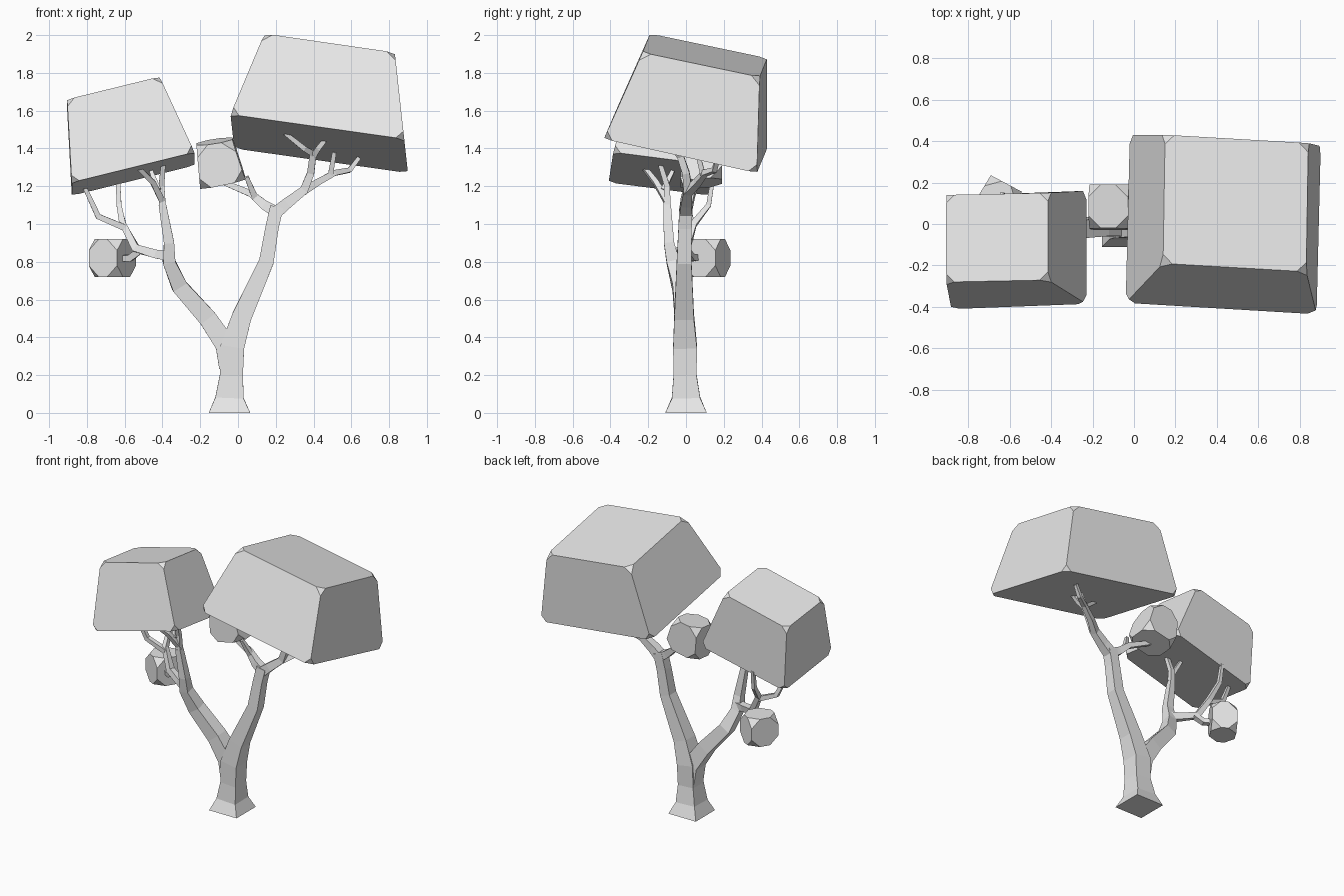
import bpy
import bmesh
from mathutils import Vector

default_cube = bpy.data.objects.get("Cube")
if default_cube:
    bpy.data.objects.remove(default_cube, do_unlink=True)

# Single pale grey for the whole tree
grey = bpy.data.materials.new("pale_grey")
grey.use_nodes = True
grey.diffuse_color = (0.8, 0.8, 0.8, 1)
for node in grey.node_tree.nodes:
    if node.type == "BSDF_PRINCIPLED":
        node.inputs["Base Color"].default_value = grey.diffuse_color


def finish(name, bm):
    bmesh.ops.recalc_face_normals(bm, faces=bm.faces[:])
    mesh = bpy.data.meshes.new(name)
    bm.to_mesh(mesh)
    bm.free()
    mesh.materials.append(grey)
    obj = bpy.data.objects.new(name, mesh)
    bpy.context.scene.collection.objects.link(obj)
    return obj


def skin(bm, rings):
    """Join four-sided rings into a closed solid."""
    for low, high in zip(rings, rings[1:]):
        for i in range(4):
            j = (i + 1) % 4
            bm.faces.new((low[i], low[j], high[j], high[i]))
    bm.faces.new(rings[0][::-1])
    bm.faces.new(rings[-1])


def foliage(name, bottom, top, chamfer):
    """Slanted block with cut corners; each end is (corner, right edge, back edge)."""
    bm = bmesh.new()
    rings = []
    for end in (bottom, top):
        corner, right, back = map(Vector, end)
        corners = (corner, corner + right, corner + right + back, corner + back)
        rings.append([bm.verts.new(p) for p in corners])
    skin(bm, rings)
    bmesh.ops.recalc_face_normals(bm, faces=bm.faces[:])
    bmesh.ops.bevel(bm, geom=bm.verts[:], offset=chamfer, offset_type="OFFSET",
                    segments=1, profile=0.5, affect="VERTICES", clamp_overlap=True)
    return finish(name, bm)


def branch(name, *path):
    """Square tapered limb along points given as (x, y, z, half width)."""
    bm = bmesh.new()
    points = [Vector(p[:3]) for p in path]
    rings = []
    for k, point in enumerate(points):
        before = point - points[k - 1] if k else Vector()
        after = points[k + 1] - point if k + 1 < len(points) else Vector()
        along = (before.normalized() + after.normalized()).normalized()
        side = Vector((0, 1, 0))
        side = (side - along * side.dot(along)).normalized()
        across = side.cross(along)
        half = path[k][3]
        rings.append([bm.verts.new(point + (across * a + side * b) * half)
                      for a, b in ((-1, -1), (1, -1), (1, 1), (-1, 1))])
    skin(bm, rings)
    return finish(name, bm)


# Trunk flowing into the right limb
branch("trunk", (-.045, 0, 0, .11), (-.045, 0, .08, .075), (-.035, -.005, .2, .061),
       (-.03, -.005, .35, .063), (.02, -.01, .51, .052), (.15, -.01, .8, .039),
       (.18, -.005, .98, .035), (.205, 0, 1.09, .035))
# Left limb leaving the fork
branch("left_limb", (-.045, -.005, .24, .055), (-.065, -.005, .36, .055),
       (-.16, -.01, .5, .048), (-.31, -.03, .67, .042), (-.365, -.07, .8, .033),
       (-.365, -.09, .9, .027), (-.4, -.1, 1.1, .02))

# Twigs under the left foliage
branch("left_upper_twig", (-.4, -.1, 1.08, .019), (-.405, -.1, 1.2, .015), (-.395, -.14, 1.33, .012))
branch("left_front_twig", (-.4, -.1, 1.12, .017), (-.45, -.16, 1.22, .014), (-.54, -.23, 1.31, .011))
branch("left_short_twig", (-.42, -.12, 1.18, .014), (-.46, -.07, 1.28, .01))
branch("left_side_twig", (-.36, -.08, .83, .026), (-.43, -.05, .84, .023),
       (-.54, 0, .87, .021), (-.61, .04, 1.0, .017), (-.63, .12, 1.1, .013),
       (-.635, .14, 1.23, .011))
branch("left_outer_twig", (-.6, .03, .98, .017), (-.74, .02, 1.04, .015), (-.81, 0, 1.19, .011))
branch("low_foliage_twig", (-.52, 0, .86, .018), (-.57, .03, .82, .018), (-.65, .08, .82, .015))

# Twigs under the right foliage
branch("right_main_twig", (.2, 0, 1.06, .033), (.26, 0, 1.11, .029), (.35, .01, 1.18, .023),
       (.385, 0, 1.27, .019), (.4, -.04, 1.39, .017))
branch("right_inner_twig", (.4, -.03, 1.37, .016), (.35, -.07, 1.4, .014), (.25, -.1, 1.48, .011))
branch("right_tall_twig", (.4, -.03, 1.36, .016), (.425, -.06, 1.4, .014), (.48, -.08, 1.47, .011))
branch("right_outer_twig", (.34, .01, 1.17, .022), (.42, .06, 1.22, .018),
       (.51, .1, 1.27, .015), (.59, .15, 1.285, .013), (.64, .17, 1.35, .011))
branch("right_short_twig", (.49, .09, 1.26, .014), (.51, .06, 1.38, .011))
branch("middle_twig", (.21, 0, 1.06, .03), (.14, .01, 1.1, .025), (.07, .03, 1.16, .018),
       (-.1, .06, 1.23, .013))
branch("middle_short_twig", (.09, .02, 1.14, .017), (.045, -.02, 1.25, .011))

# Foliage blocks
foliage("right_foliage",
        ((-.04, -.38, 1.58), (.92, -.055, -.13), (.02, .81, -.18)),
        ((.14, -.19, 2.008), (.69, -.04, -.1), (.01, .62, -.13)), .045)
foliage("left_foliage",
        ((-.88, -.41, 1.22), (.65, .025, .16), (0, .545, -.07)),
        ((-.905, -.28, 1.66), (.49, .01, .12), (0, .42, -.05)), .04)
foliage("middle_foliage",
        ((-.2, -.03, 1.18), (.24, 0, .05), (0, .22, .02)),
        ((-.22, -.02, 1.41), (.19, 0, .03), (0, .21, .025)), .06)
foliage("low_foliage",
        ((-.79, .07, .72), (.15, -.08, 0), (.1, .165, 0)),
        ((-.79, .07, .92), (.15, -.08, 0), (.1, .165, 0)), .06)
